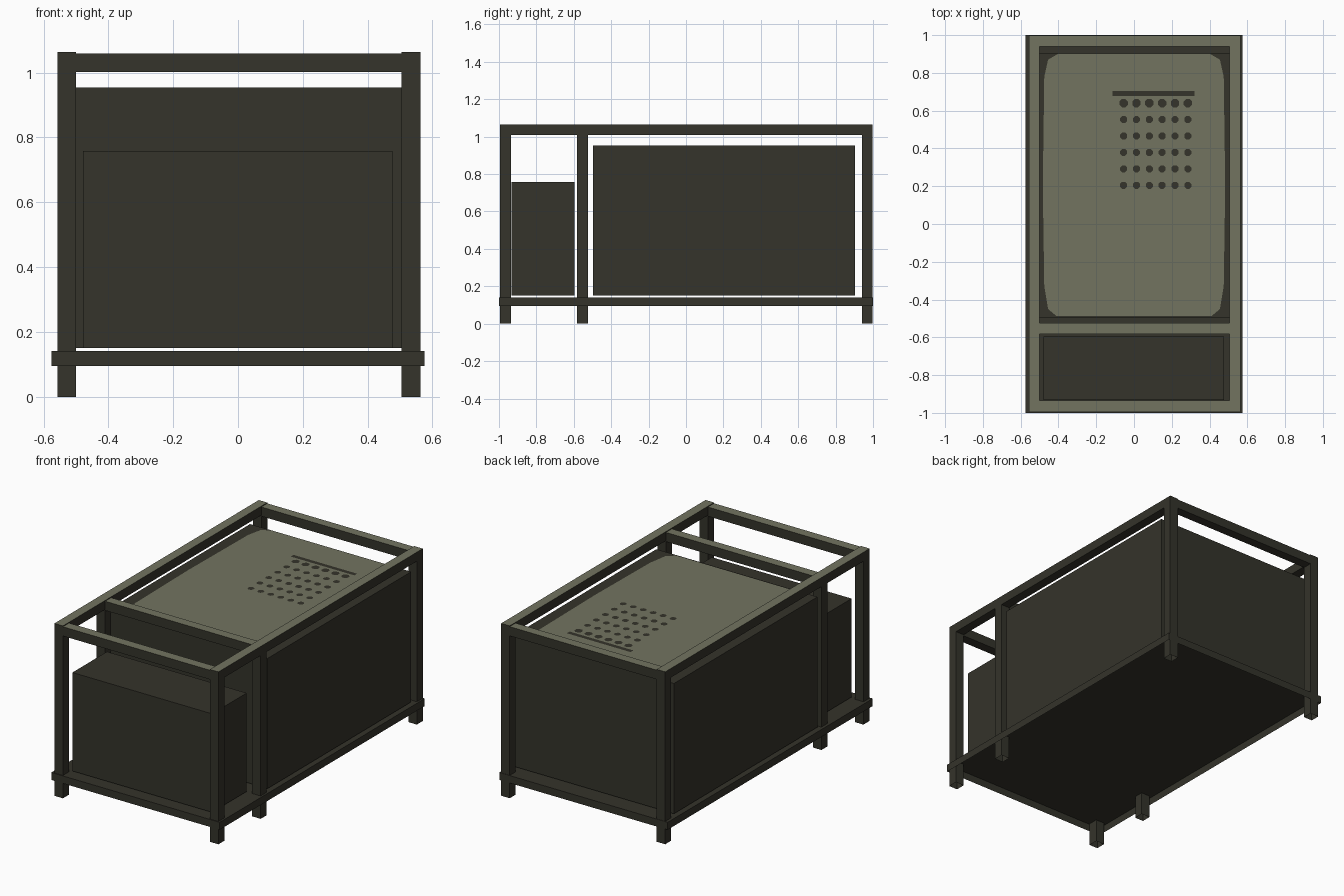
import bpy, bmesh, math

if "Cube" in bpy.data.objects:
    bpy.data.objects.remove(bpy.data.objects["Cube"])

def material(name, rgb):
    m = bpy.data.materials.new(name)
    m.diffuse_color = (*rgb, 1)
    m.use_nodes = True
    m.node_tree.nodes["Principled BSDF"].inputs["Base Color"].default_value = m.diffuse_color
    return m

DARK = material("dark_metal", (0.0345, 0.033, 0.0235))
OLIVE = material("olive_top", (0.168, 0.174, 0.117))

def finish(name, bm, mats):
    me = bpy.data.meshes.new(name)
    bm.to_mesh(me)
    bm.free()
    for m in mats:
        me.materials.append(m)
    ob = bpy.data.objects.new(name, me)
    bpy.context.collection.objects.link(ob)
    return ob

def box(name, x, y, z, olive_top=False, open_bottom=False):
    """Box from (min, max) ranges, optionally olive on top or open below."""
    bm = bmesh.new()
    bmesh.ops.create_cube(bm, size=1)
    for v in bm.verts:
        for i, (a, b) in enumerate((x, y, z)):
            v.co[i] = a if v.co[i] < 0 else b
    bm.normal_update()
    for f in bm.faces:
        f.material_index = int(olive_top and f.normal.z > 0.9)
    if open_bottom:
        low = [f for f in bm.faces if f.normal.z < -0.9]
        bmesh.ops.delete(bm, geom=low, context="FACES")
    return finish(name, bm, (DARK, OLIVE))

def plate(name, outline, z, mat):
    """Flat plate from a counter-clockwise 2D outline."""
    bm = bmesh.new()
    bm.faces.new([bm.verts.new((px, py, z)) for px, py in outline])
    bm.normal_update()
    for f in bm.faces:
        if f.normal.z < 0:
            f.normal_flip()
    return finish(name, bm, (mat,))

# Base tray: floor with a downward rim, open below
box("base_tray", (-0.575, 0.575), (-1, 1), (0.095, 0.141), open_bottom=True)

# Six posts with full-length side rails on top
sides = {"left": (-0.557, -0.499), "right": (0.505, 0.563)}
rows = {"front": (-0.995, -0.935), "middle": (-0.583, -0.525), "back": (0.94, 0.998)}
for s, xr in sides.items():
    for r, yr in rows.items():
        box(f"{r}_{s}_post", xr, yr, (0, 1.008), open_bottom=True)
    box(f"{s}_top_rail", xr, (-0.995, 0.998), (1.008, 1.064), True)

# Cross rails
for r, yr in rows.items():
    box(f"{r}_cross_rail", (-0.499, 0.505), yr, (1.002, 1.059), True)

# Large rear cabinet and small front cabinet
box("large_cabinet", (-0.55, 0.55), (-0.497, 0.903), (0.15, 0.954), open_bottom=True)
box("small_cabinet", (-0.478, 0.476), (-0.932, -0.595), (0.15, 0.758), open_bottom=True)

# Olive lid panel with trimmed corners
half = [(0.40, 0.902), (0.455, 0.87), (0.475, 0.78), (0.483, 0.2),
        (0.475, -0.33), (0.455, -0.45), (0.41, -0.488)]
outline = half + [(-x, y) for x, y in reversed(half)]
plate("lid_panel", outline, 0.955, OLIVE)

# Vent bar and grid of vent dots
plate("vent_bar", [(-0.115, 0.678), (0.32, 0.678), (0.32, 0.705), (-0.115, 0.705)],
      0.956, DARK)
for i in range(6):
    for j in range(6):
        cx, cy = -0.055 + 0.068 * i, 0.205 + 0.087 * j
        rad = 0.024 if j == 5 else 0.02
        ring = [(cx + rad * math.cos(k * math.pi / 4 + math.pi / 8),
                 cy + rad * math.sin(k * math.pi / 4 + math.pi / 8)) for k in range(8)]
        plate(f"vent_dot_{i}_{j}", ring, 0.956, DARK)
